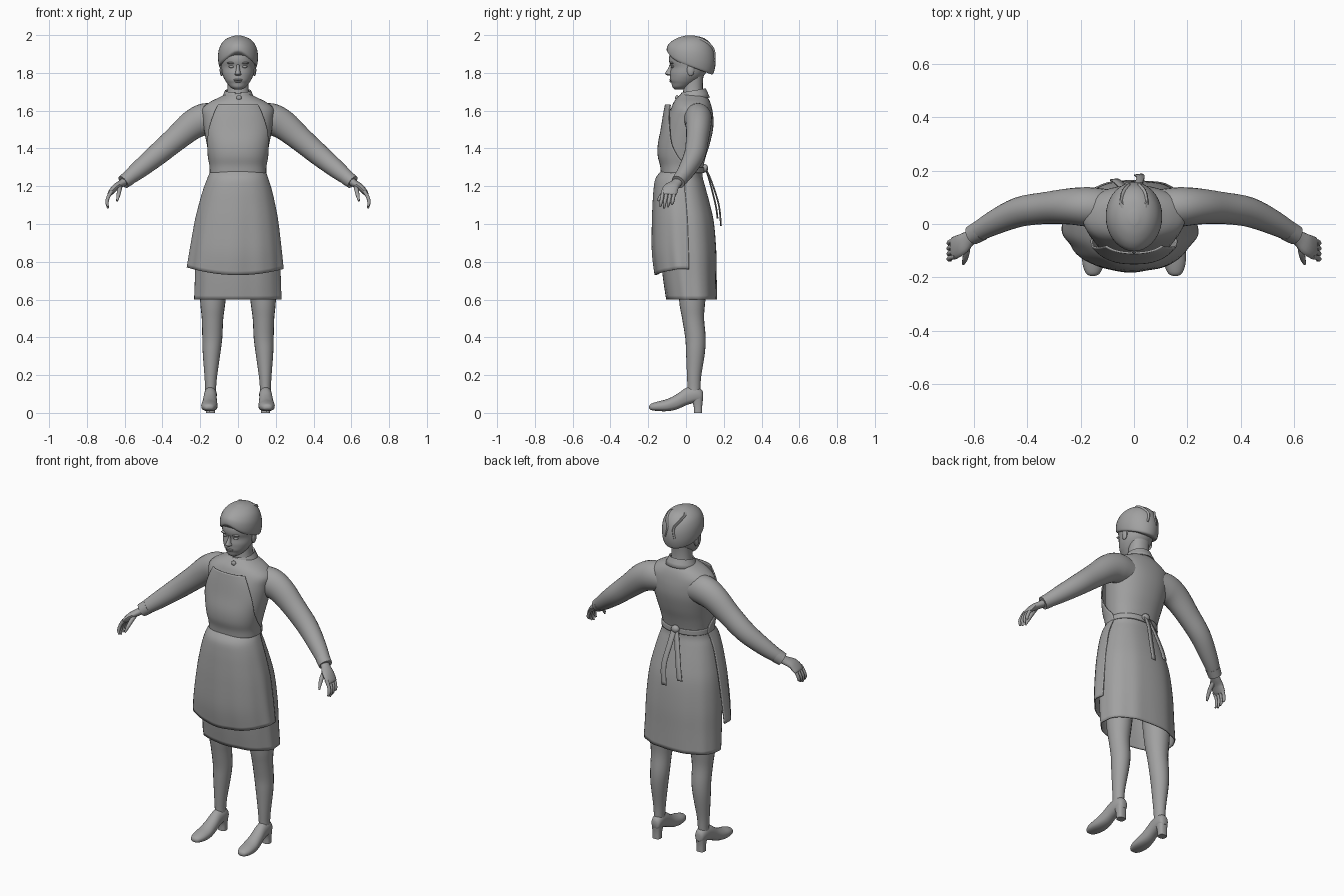
import bpy, bmesh, math
from mathutils import Vector

gray = bpy.data.materials.new("plain_gray")
gray.diffuse_color = (0.36, 0.36, 0.36, 1)


def smooth_keys(keys, n=4):
    """Catmull-Rom interpolation of rows of numbers."""
    rows = []
    for i in range(len(keys) - 1):
        p = [keys[max(i - 1, 0)], keys[i], keys[i + 1], keys[min(i + 2, len(keys) - 1)]]
        for s in range(n):
            t = s / n
            rows.append([0.5 * (2 * b + (c - a) * t + (2 * a - 5 * b + 4 * c - d) * t * t
                                + (3 * b - a - 3 * c + d) * t ** 3) for a, b, c, d in zip(*p)])
    return rows + [list(keys[-1])]


def loft(name, rings, closed=True, caps=True, mirror=False, thick=0):
    """Skin a list of point rings."""
    bm = bmesh.new()
    vs = [[bm.verts.new(p) for p in r] for r in rings]
    n = len(vs[0])
    for a, b in zip(vs, vs[1:]):
        for i in range(n if closed else n - 1):
            j = (i + 1) % n
            bm.faces.new((a[i], a[j], b[j], b[i]))
    if caps and closed:
        bm.faces.new(vs[0])
        bm.faces.new(vs[-1])
    bmesh.ops.recalc_face_normals(bm, faces=bm.faces)
    me = bpy.data.meshes.new(name)
    bm.to_mesh(me)
    bm.free()
    me.materials.append(gray)
    ob = bpy.data.objects.new(name, me)
    bpy.context.collection.objects.link(ob)
    if thick:
        m = ob.modifiers.new("thickness", "SOLIDIFY")
        m.thickness, m.offset = thick, 0
    if mirror:
        ob.modifiers.new("mirror", "MIRROR")
    return ob


def upright(keys, n=40, arc=None, cx=0, folds=0, pw=0.9, steps=4):
    """Level oval rings from rows of (z, half width, front y, back y[, arc degrees])."""
    rings = []
    z_hi, z_lo = keys[0][0], keys[-1][0]
    for k in smooth_keys(keys, steps):
        z, hw, yf, yb = k[:4]
        half = math.radians(k[4]) if arc else math.pi
        down = (z_hi - z) / (z_hi - z_lo)
        ring = []
        for i in range(n + 1 if arc else n):
            a = -half + 2 * half * i / n          # 0 faces the front
            s, c = math.sin(a), math.cos(a)
            f = 1 + folds * down * (math.cos(9 * a + 0.6) + 0.5 * math.cos(14 * a))
            x = math.copysign(abs(s) ** pw, s) * hw * f + cx * down
            y = (yf + yb) / 2 - math.copysign(abs(c) ** pw, c) * (yb - yf) / 2 * f
            ring.append((x, y, z))
        rings.append(ring)
    return rings


def tube(keys, n=16, steps=4):
    """Rings across a path, rows of (x, y, z, radius along y, other radius)."""
    rows = smooth_keys(keys, steps)
    rings = []
    for i, k in enumerate(rows):
        c = Vector(k[:3])
        t = (Vector(rows[min(i + 1, len(rows) - 1)][:3]) - Vector(rows[max(i - 1, 0)][:3])).normalized()
        u = t.cross(Vector((0, 1, 0))).normalized()
        v = u.cross(t)
        rings.append([c + v * k[3] * math.cos(2 * math.pi * j / n)
                      + u * k[4] * math.sin(2 * math.pi * j / n) for j in range(n)])
    return rings


def ball(name, loc, size, mirror=False):
    rings = []
    for i in range(9):
        p = math.pi * (0.04 + 0.92 * i / 8)
        rings.append([(loc[0] + size[0] * math.sin(p) * math.cos(2 * math.pi * j / 14),
                       loc[1] + size[1] * math.sin(p) * math.sin(2 * math.pi * j / 14),
                       loc[2] + size[2] * math.cos(p)) for j in range(14)])
    return loft(name, rings, mirror=mirror)


# Dress: bodice and open skirt
loft("bodice", upright([
    (1.69, .06, -.025, .10), (1.67, .10, -.045, .115), (1.645, .15, -.065, .128),
    (1.61, .19, -.08, .138), (1.56, .188, -.10, .145), (1.50, .180, -.115, .143),
    (1.42, .165, -.13, .125), (1.35, .152, -.128, .103), (1.27, .140, -.115, .085),
    (1.22, .150, -.11, .09)]))
loft("dress_skirt", upright([
    (1.30, .139, -.115, .085), (1.25, .145, -.12, .085), (1.20, .162, -.13, .098),
    (1.10, .188, -.138, .125), (1.00, .207, -.138, .146), (.85, .220, -.13, .158),
    (.72, .224, -.118, .160), (.60, .228, -.10, .162)], n=64, folds=.012), caps=False, thick=.006)

# Apron: wrapped skirt, bib and waistband
apron = upright([
    (1.28, .143, -.128, .09, 100), (1.24, .158, -.158, .095, 100), (1.18, .178, -.168, .11, 98),
    (1.10, .198, -.173, .13, 97), (1.00, .218, -.176, .15, 96), (.85, .238, -.175, .165, 95),
    (.73, .252, -.16, .165, 94)], n=64, arc=True, cx=-.014, folds=.014)
for ring in apron:                      # hem lifts toward the sides
    for i, (x, y, z) in enumerate(ring):
        ring[i] = (x, y, z + .035 * abs(x / .25) ** 2 * (1.28 - z) / .55)
loft("apron_skirt", apron, closed=False, thick=.007)
loft("apron_bib", upright([
    (1.632, .15, -.108, .15, 40), (1.58, .175, -.118, .15, 43), (1.50, .186, -.131, .145, 52),
    (1.42, .171, -.146, .13, 66), (1.36, .158, -.146, .11, 82), (1.31, .148, -.134, .095, 95),
    (1.27, .146, -.130, .09, 100)], arc=True, pw=.82), closed=False, thick=.007)
loft("apron_waistband", upright([(1.30, .143, -.12, .092), (1.27, .144, -.12, .092)]),
     caps=False, thick=.008)


# Apron bow at the back
def ribbon(name, path, w):
    rows = smooth_keys(path)
    loft(name, [[(x - w, y, z), (x + w, y + .004, z)] for x, y, z in rows], closed=False, thick=.005)


ribbon("tie_end_left", [(-.005, .10, 1.30), (-.03, .125, 1.22), (-.06, .155, 1.10), (-.075, .165, 1.03)], .015)
ribbon("tie_end_right", [(.005, .10, 1.30), (.01, .135, 1.22), (.025, .172, 1.10), (.015, .183, .99)], .015)
ball("tie_knot", (0, .10, 1.295), (.025, .018, .022))

# Collar with a front opening, and its button
collar = []
for z, r in ((1.67, .088), (1.69, .078), (1.715, .068), (1.705, .06)):
    collar.append([(r * math.sin(a), .04 + r * .95 * math.cos(a), z - .022 * (1 - math.cos(a)) / 2)
                   for a in [math.radians(-168 + 336 * i / 32) for i in range(33)]])
loft("collar", collar, closed=False, thick=.006)
ball("collar_button", (.005, -.048, 1.668), (.014, .010, .014))

# Neck and head
loft("neck", upright([(1.83, .062, -.015, .10), (1.76, .056, -.012, .09),
                      (1.70, .058, -.015, .09), (1.66, .07, -.02, .10)], n=24))
loft("head", upright([
    (1.93, .080, -.075, .12), (1.89, .090, -.088, .13), (1.86, .091, -.089, .13),
    (1.83, .088, -.080, .12), (1.80, .084, -.084, .105), (1.78, .078, -.084, .09),
    (1.76, .068, -.083, .07), (1.745, .058, -.077, .05), (1.725, .041, -.072, .02),
    (1.712, .020, -.058, -.005)], n=32, pw=1))

# Face features
loft("nose", upright([(1.845, .008, -.088, -.06), (1.825, .009, -.094, -.06), (1.80, .014, -.110, -.06),
                      (1.792, .018, -.108, -.06), (1.785, .012, -.094, -.06)], n=16, pw=1))
ball("eye", (.034, -.070, 1.833), (.016, .010, .007), mirror=True)
ball("brow", (.036, -.075, 1.852), (.023, .011, .006), mirror=True)
ball("ear", (.087, .025, 1.815), (.010, .020, .032), mirror=True)
ball("upper_lip", (0, -.081, 1.763), (.024, .008, .005))
ball("lower_lip", (0, -.079, 1.754), (.020, .008, .005))

# Head scarf: tilted rings, lower at the nape, with folded tails
scarf = []
for z, cy, hx, hy, tilt in smooth_keys([
        (1.835, .02, .096, .114, -.38), (1.845, .022, .102, .124, -.37), (1.88, .028, .106, .128, -.28),
        (1.92, .031, .102, .122, -.16), (1.957, .032, .086, .102, -.07), (1.984, .028, .056, .068, 0),
        (1.998, .022, .015, .02, 0)]):
    ring = []
    for i in range(36):
        a = 2 * math.pi * i / 36
        y = hy * math.sin(a)
        ring.append((hx * math.cos(a), cy + y, z + tilt * y + .03 * max(0, -math.sin(a)) ** 6 * (2 - z) / .17))
    scarf.append(ring)
loft("head_scarf", scarf)
for sx, name in ((-1, "scarf_fold_left"), (1, "scarf_fold_right")):
    loft(name, tube([(sx * .012, .02, 1.990, .012, .006), (sx * .045, .06, 1.976, .016, .008),
                     (sx * .04, .11, 1.953, .016, .008), (sx * .02, .14, 1.915, .014, .008),
                     (sx * .03, .148, 1.86, .008, .006)], n=10))

# Sleeves and cuffs
loft("sleeve", tube([
    (.10, .06, 1.555, .070, .075), (.17, .064, 1.555, .074, .085), (.24, .066, 1.525, .068, .078),
    (.33, .060, 1.450, .060, .066), (.43, .045, 1.365, .056, .058), (.53, .002, 1.283, .045, .047),
    (.60, -.038, 1.228, .034, .035)], n=24), mirror=True)
loft("cuff", tube([(.575, -.024, 1.246, .040, .040), (.607, -.042, 1.222, .037, .037)], n=24), mirror=True)

# Hands
loft("palm", tube([(.59, -.035, 1.232, .026, .022), (.62, -.055, 1.212, .030, .020),
                   (.65, -.078, 1.193, .040, .018), (.675, -.090, 1.165, .042, .014),
                   (.68, -.092, 1.155, .036, .010)]), mirror=True)
for i, (name, tip) in enumerate((("little_finger", 1.105), ("ring_finger", 1.09),
                                 ("middle_finger", 1.083), ("index_finger", 1.092))):
    y = -.062 - .020 * i
    loft(name, tube([(.668, y, 1.175, .010, .011), (.686, y - .004, 1.145, .0095, .0095),
                     (.694, y - .010, 1.115, .009, .009), (.688, y - .014, tip, .005, .005)], n=10), mirror=True)
loft("thumb", tube([(.625, -.070, 1.205, .014, .014), (.628, -.105, 1.180, .012, .012),
                    (.634, -.132, 1.150, .010, .010), (.640, -.150, 1.122, .005, .005)], n=10), mirror=True)

# Legs
loft("leg", tube([
    (.125, .035, .80, .085, .080), (.133, .033, .60, .070, .068), (.135, .038, .50, .058, .057),
    (.136, .050, .40, .054, .053), (.140, .050, .32, .050, .047), (.144, .043, .20, .038, .034),
    (.145, .042, .13, .034, .029), (.146, .040, .08, .034, .029)], n=20), mirror=True)

# Shoes: rings from toe to heel, then the heel block
shoe = []
for y, hw, lo, hi in smooth_keys([
        (-.195, .008, .024, .036), (-.185, .026, .015, .048), (-.15, .040, .010, .060),
        (-.10, .043, .009, .073), (-.05, .038, .018, .098), (0, .034, .040, .132),
        (.05, .033, .055, .140), (.08, .027, .058, .125), (.09, .015, .065, .11)]):
    x = .147 - .04 * y
    shoe.append([(x + hw * math.cos(a), y, (lo + hi) / 2 + (hi - lo) / 2 *
                  math.copysign(abs(math.sin(a)) ** (.6 if math.sin(a) < 0 else 1), math.sin(a)))
                 for a in [2 * math.pi * j / 20 for j in range(20)]])
loft("shoe", shoe, mirror=True)
heel = upright([(.08, .029, .025, .090), (.04, .025, .040, .086), (0, .024, .042, .086)], n=20, pw=.7)
loft("shoe_heel", [[(x + .145, y, z) for x, y, z in r] for r in heel], mirror=True)

# Smooth shading with sharp edges kept
for ob in bpy.context.scene.objects:
    ob.select_set(True)
    bpy.context.view_layer.objects.active = ob
bpy.ops.object.shade_smooth_by_angle(angle=math.radians(40))
